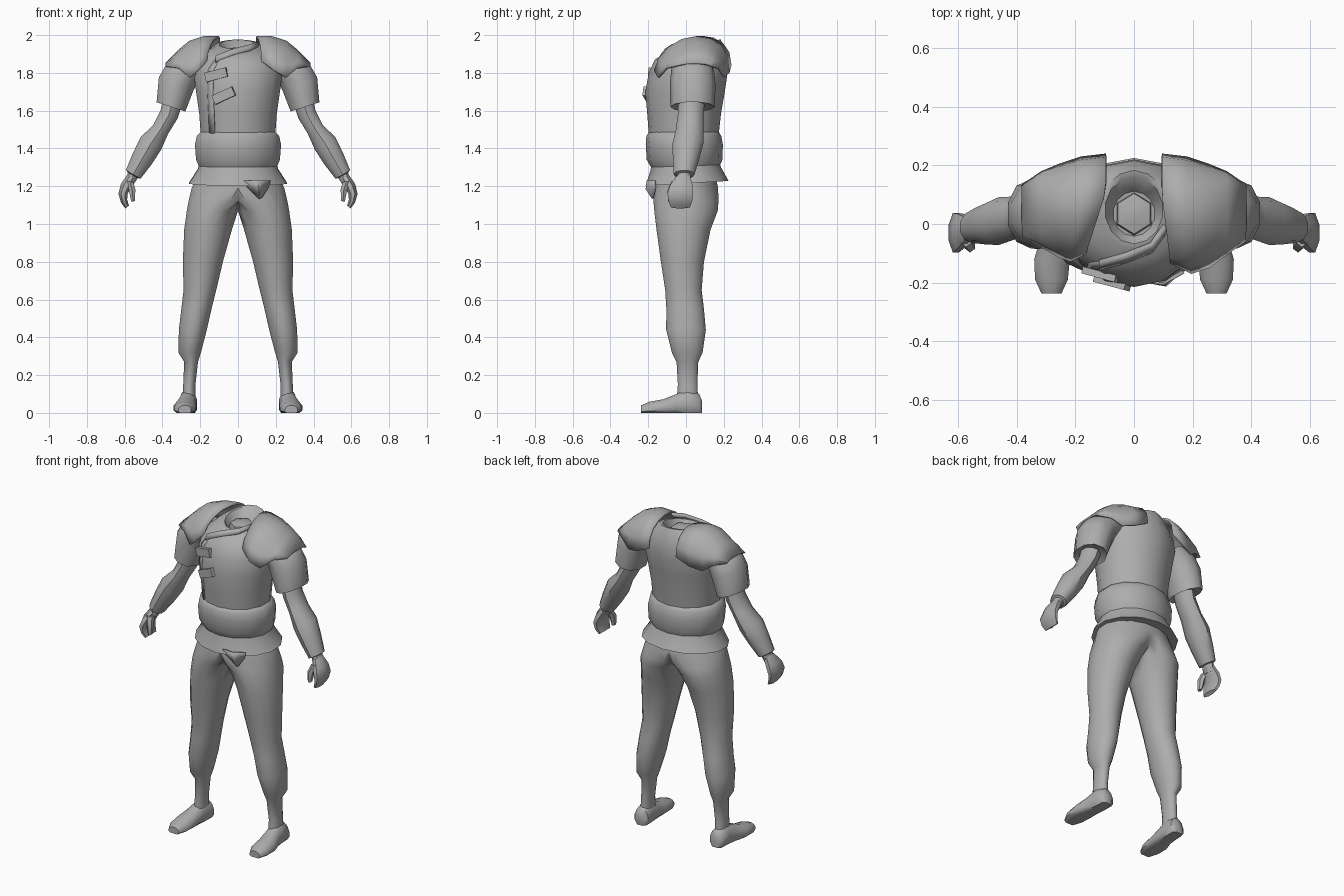
import bpy, bmesh, math
from mathutils import Vector as V

if "Cube" in bpy.data.objects:
    bpy.data.objects.remove(bpy.data.objects["Cube"])

grey = bpy.data.materials.new("plain grey")
grey.diffuse_color = (0.42, 0.42, 0.42, 1)
grey.use_nodes = True
grey.node_tree.nodes["Principled BSDF"].inputs["Base Color"].default_value = grey.diffuse_color


def finish(name, bm, mirror=False, thick=0, angle=45):
    bmesh.ops.recalc_face_normals(bm, faces=bm.faces)
    me = bpy.data.meshes.new(name)
    bm.to_mesh(me)
    bm.free()
    ob = bpy.data.objects.new(name, me)
    bpy.context.collection.objects.link(ob)
    me.materials.append(grey)
    bpy.ops.object.select_all(action='DESELECT')
    ob.select_set(True)
    bpy.context.view_layer.objects.active = ob
    bpy.ops.object.shade_smooth_by_angle(angle=math.radians(angle))
    if thick:
        m = ob.modifiers.new("thickness", 'SOLIDIFY')
        m.thickness, m.offset = thick, 0
    if mirror:
        ob.modifiers.new("mirror", 'MIRROR')
    return ob


def loft(name, rings, n=12, mirror=False, angle=45, floor=False, half=False):
    """Skin elliptical rings given as (centre, u axis, v axis).
    floor flattens the part at z = 0, half cuts it open at x = 0."""
    bm = bmesh.new()
    rows = []
    grow = 1 / math.cos(math.pi / n)
    for c, u, v in rings:
        row = []
        for i in range(n):
            a = 2 * math.pi * (i + 0.5) / n
            p = V(c) + (V(u) * math.cos(a) + V(v) * math.sin(a)) * grow
            if floor:
                p.z = max(p.z, 0)
            if half:
                p.x = max(p.x, 0)
            row.append(bm.verts.new(p))
        rows.append(row)
    for r, s in zip(rows, rows[1:]):
        for i in range(n):
            j = (i + 1) % n
            bm.faces.new((r[i], r[j], s[j], s[i]))
    bm.faces.new(rows[0])
    bm.faces.new(rows[-1])
    if half:
        flat = [f for f in bm.faces if all(v.co.x < 1e-5 for v in f.verts)]
        bmesh.ops.delete(bm, geom=flat, context='FACES')
    return finish(name, bm, mirror, angle=angle)


def level(z, x0, x1, y0, y1, slope=0):
    """Horizontal ring filling an x and y range, optionally rising to the back."""
    ry = (y1 - y0) / 2
    return ((x0 + x1) / 2, (y0 + y1) / 2, z), ((x1 - x0) / 2, 0, 0), (0, ry, ry * slope)


def limb(x, y, z, rx, ry, tilt):
    """Ring across an arm that leans outwards by tilt degrees."""
    t = math.radians(tilt)
    return (x, y, z), (rx * math.cos(t), 0, rx * math.sin(t)), (0, ry, 0)


def sheet(name, rows, thick):
    bm = bmesh.new()
    g = [[bm.verts.new(p) for p in r] for r in rows]
    for r, s in zip(g, g[1:]):
        for i in range(len(r) - 1):
            bm.faces.new((r[i], r[i + 1], s[i + 1], s[i]))
    return finish(name, bm, thick=thick, angle=40)


# Jacket body: z, half width, front, back, slope
body = [(1.44, .195, -.19, .165, 0), (1.58, .205, -.20, .18, 0), (1.70, .222, -.21, .20, 0),
        (1.80, .235, -.192, .215, 0), (1.87, .215, -.16, .212, 0), (1.915, .165, -.12, .20, .1),
        (1.95, .112, -.083, .18, .2)]
inner = [(1.95, .097, -.065, .16, .2), (1.90, .07, -.04, .11, .1)]
loft("jacket_body", [level(z, -w, w, a, b, s) for z, w, a, b, s in body + inner], 14)

# Neck stub inside the collar
loft("neck", [level(1.89, -.06, .06, -.03, .10), level(1.925, -.055, .055, -.025, .095),
              level(1.935, -.02, .02, .015, .055)], 6)

# Sash and flared jacket skirt
sash = [(1.30, .205, -.18, .17), (1.34, .222, -.203, .188), (1.42, .228, -.208, .19),
        (1.465, .218, -.205, .182), (1.49, .196, -.19, .168)]
loft("sash", [level(z, -w, w, a, b) for z, w, a, b in sash], 14, angle=60)
skirt = [(1.34, .20, -.175, .165), (1.29, .212, -.185, .18), (1.215, .26, -.208, .22), (1.222, .235, -.18, .18)]
loft("jacket_skirt", [level(z, -w, w, a, b, .06) for z, w, a, b in skirt], 14, angle=40)


def front_y(x, z):
    """Depth of the jacket front at a given x and z."""
    for p, q in zip(body, body[1:]):
        if p[0] <= z <= q[0] or q is body[-1]:
            t = min(1, (z - p[0]) / (q[0] - p[0]))
            w, a, b = [p[i] + (q[i] - p[i]) * t for i in (1, 2, 3)]
            return (a + b) / 2 - (b - a) / 2 * math.sqrt(max(0, 1 - (x / w) ** 2))


# Overlapping front edge running down from the collar
seam = [(-.10, 1.885), (-.145, 1.82), (-.15, 1.72), (-.145, 1.60), (-.14, 1.47)]
sheet("front_edge", [[(x + d, front_y(x + d, z) - .003, z) for d in (-.01, .018)]
                     for x, z in seam], .008)
# Diagonal collar band
band = [(.105, -.005, 1.945), (.06, -.07, 1.925), (-.03, -.105, 1.90), (-.12, -.13, 1.865)]
sheet("collar_band", [[(x, y - .022, z - .008), (x, y, z + .022)] for x, y, z in band], .018)

# Fastening toggles
for name, x, z, turn in (("upper_toggle", -.115, 1.79, -14), ("lower_toggle", -.075, 1.68, -24)):
    bm = bmesh.new()
    bmesh.ops.create_cube(bm, size=1)
    bmesh.ops.scale(bm, vec=(.12, .024, .05), verts=bm.verts)
    ob = finish(name, bm)
    ob.location = (x, front_y(x, z) - .006, z)
    ob.rotation_euler = (0, math.radians(turn), math.radians(-15))

# Shoulder pads: x, front y, front z, top z, back y, back z
pad = [(.095, -.13, 1.86, 1.99, .235, 1.84), (.18, -.165, 1.81, 1.988, .225, 1.80),
       (.255, -.145, 1.775, 1.965, .20, 1.78), (.315, -.10, 1.825, 1.915, .175, 1.82),
       (.38, -.055, 1.835, 1.85, .13, 1.835)]
for name, side, reach in (("left_shoulder_pad", 1, 1), ("right_shoulder_pad", -1, .75)):
    rows = []
    for j, (x, yf, zf, zt, yb, zb) in enumerate(pad):
        row = []
        for i in range(9):
            t = math.pi * i / 8
            k = ((1 - math.cos(t)) / 2) ** .85
            base = zf + (zb - zf) * k
            # inner edge swings outwards towards the front
            swing = (.03 if side > 0 else .07) * max(0, 1 - 1.6 * k) * (1, .5, 0, 0, 0)[j]
            row.append((side * (x + swing), yf * reach + (yb - yf * reach) * k,
                        base + (zt - base) * math.sin(t) ** (1.05 if i < 4 else .85)))
        rows.append(row)
    sheet(name, rows, .012)

# Puffed sleeve, then elbow, forearm and wrist
sleeve = [(.22, .03, 1.85, .07, .10, 35), (.29, .035, 1.81, .095, .108, 30), (.328, .035, 1.74, .098, .115, 22),
          (.355, .035, 1.62, .080, .112, 18), (.352, .035, 1.632, .06, .08, 18)]
loft("sleeve", [limb(*r) for r in sleeve], 10, True, 50)
arm = [(.34, .03, 1.67, .055, .068, 20), (.365, .025, 1.58, .05, .065, 25), (.41, .02, 1.50, .046, .07, 30),
       (.462, .01, 1.425, .064, .078, 32), (.51, 0, 1.34, .057, .066, 30), (.555, -.01, 1.262, .045, .052, 30),
       (.557, -.01, 1.258, .03, .035, 30), (.575, -.02, 1.215, .022, .04, 25)]
loft("forearm", [limb(*r) for r in arm], 10, True, 40)

# Hand: curled fingers and thumb
fingers = [(.565, -.015, 1.25, .024, .036, 25), (.594, -.025, 1.20, .029, .06, 25),
           (.609, -.03, 1.16, .024, .068, 0), (.603, -.03, 1.12, .018, .062, -25), (.587, -.03, 1.09, .012, .05, -35)]
loft("fingers", [limb(*r) for r in fingers], 8, True)
thumb = [(.574, -.05, 1.225, .02, .025, 10), (.560, -.072, 1.18, .017, .022, -10), (.556, -.078, 1.12, .01, .014, -5)]
loft("thumb", [limb(*r) for r in thumb], 6, True)

# Trousers: each leg opens at the top into half of the hips
leg = [(1.28, -.20, .20, -.165, .15), (1.19, -.24, .245, -.178, .17), (1.12, -.11, .262, -.172, .172),
       (1.07, -.01, .271, -.168, .168), (.97, .032, .285, -.156, .13), (.80, .08, .292, -.133, .095),
       (.65, .115, .288, -.110, .083), (.55, .14, .300, -.104, .095), (.44, .165, .313, -.105, .105),
       (.32, .196, .316, -.075, .088), (.27, .212, .285, -.05, .065), (.15, .225, .29, -.043, .06),
       (.06, .225, .295, -.05, .065)]
loft("trouser_leg", [level(*r) for r in leg], 16, True, 50, half=True)
# Small pointed fold of cloth below the skirt
sheet("front_fold", [[(.03, -.195, 1.23), (.10, -.205, 1.23), (.17, -.165, 1.23)],
                     [(.05, -.185, 1.195), (.11, -.21, 1.185), (.16, -.16, 1.195)],
                     [(.105, -.172, 1.14), (.115, -.176, 1.135), (.125, -.172, 1.14)]], .008)

# Shoes: y, centre x, half width, height
shoe = [(.086, .262, .025, .06), (.07, .262, .046, .10), (.01, .264, .048, .125), (-.05, .27, .05, .10),
        (-.12, .28, .061, .072), (-.19, .282, .056, .06), (-.238, .282, .034, .04)]
loft("shoe", [((x, y, h * .35), (w, 0, 0), (0, 0, h * .65)) for y, x, w, h in shoe], 12, True, 50, floor=True)
